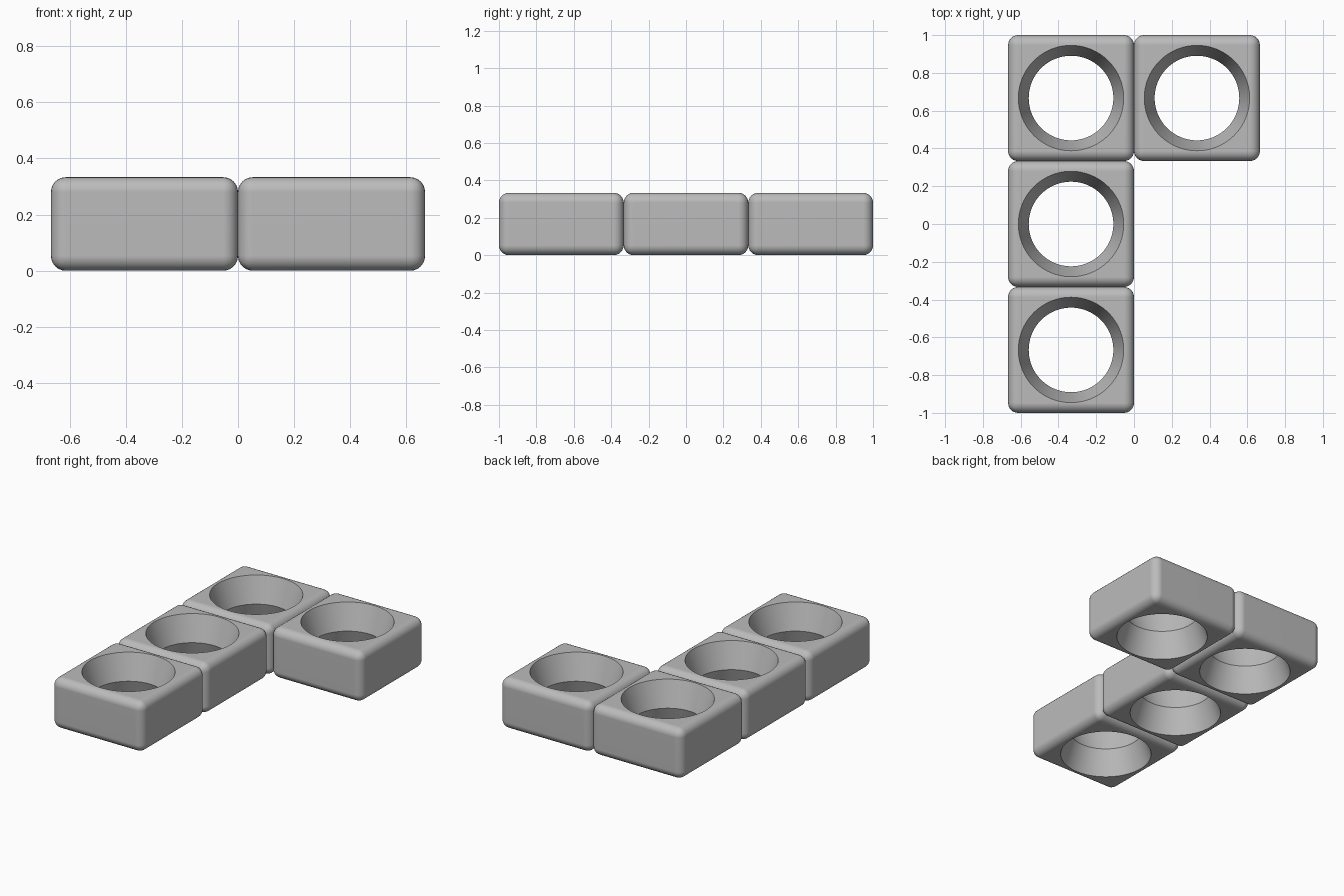
import bpy
import bmesh
import math

if "Cube" in bpy.data.objects:
    bpy.data.objects.remove(bpy.data.objects["Cube"], do_unlink=True)

SIZE = 2 / 3          # block width and depth
HEIGHT = 1 / 3
FILLET = 0.053
RIM, WAIST = 0.279, 0.224
OVER = 0.02           # how far the cutter passes the faces

# Plain grey material
grey = bpy.data.materials.new("plain grey")
grey.use_nodes = True
grey.diffuse_color = (0.5, 0.5, 0.5, 1)
grey.node_tree.nodes["Principled BSDF"].inputs["Base Color"].default_value = (0.5, 0.5, 0.5, 1)


def add_object(name, bm):
    mesh = bpy.data.meshes.new(name)
    bm.to_mesh(mesh)
    bm.free()
    mesh.materials.append(grey)
    obj = bpy.data.objects.new(name, mesh)
    bpy.context.collection.objects.link(obj)
    return obj


def select_only(obj):
    bpy.ops.object.select_all(action="DESELECT")
    obj.select_set(True)
    bpy.context.view_layer.objects.active = obj


# Rounded block
bm = bmesh.new()
bmesh.ops.create_cube(bm, size=1)
bmesh.ops.scale(bm, vec=(SIZE, SIZE, HEIGHT), verts=bm.verts)
bmesh.ops.bevel(bm, geom=bm.edges[:], offset=FILLET, segments=6,
                profile=0.5, affect="EDGES")
block = add_object("corner_block", bm)

# Hourglass cutter: a ring profile turned about z
half = HEIGHT / 2
wide = WAIST + (RIM - WAIST) * (half + OVER) / half
bm = bmesh.new()
rings = []
for radius, z in ((wide, -half - OVER), (WAIST, 0), (wide, half + OVER)):
    ring = bmesh.ops.create_circle(bm, segments=96, radius=radius)["verts"]
    bmesh.ops.translate(bm, vec=(0, 0, z), verts=ring)
    rings.append(ring)
for low, high in zip(rings, rings[1:]):
    for i in range(len(low)):
        bm.faces.new((low[i - 1], low[i], high[i], high[i - 1]))
bm.faces.new(rings[0])
bm.faces.new(rings[2])
bmesh.ops.recalc_face_normals(bm, faces=bm.faces)
cutter = add_object("hole_cutter", bm)
cutter.hide_render = True

# Cut the hole, then drop the cutter
select_only(block)
cut = block.modifiers.new("hole", "BOOLEAN")
cut.operation = "DIFFERENCE"
cut.solver = "EXACT"
cut.object = cutter
bpy.ops.object.modifier_apply(modifier=cut.name)
bpy.data.objects.remove(cutter, do_unlink=True)
bpy.ops.object.shade_smooth_by_angle(angle=math.radians(30))

# Four blocks in an L, sharing one mesh
places = {"corner_block": (-0.5, 1), "middle_block": (-0.5, 0),
          "front_block": (-0.5, -1), "side_block": (0.5, 1)}
for name, (column, row) in places.items():
    obj = block
    if name != block.name:
        obj = bpy.data.objects.new(name, block.data)
        bpy.context.collection.objects.link(obj)
    obj.location = (column * SIZE, row * SIZE, half)
    normals = obj.modifiers.new("flat faces", "WEIGHTED_NORMAL")
    normals.keep_sharp = True
